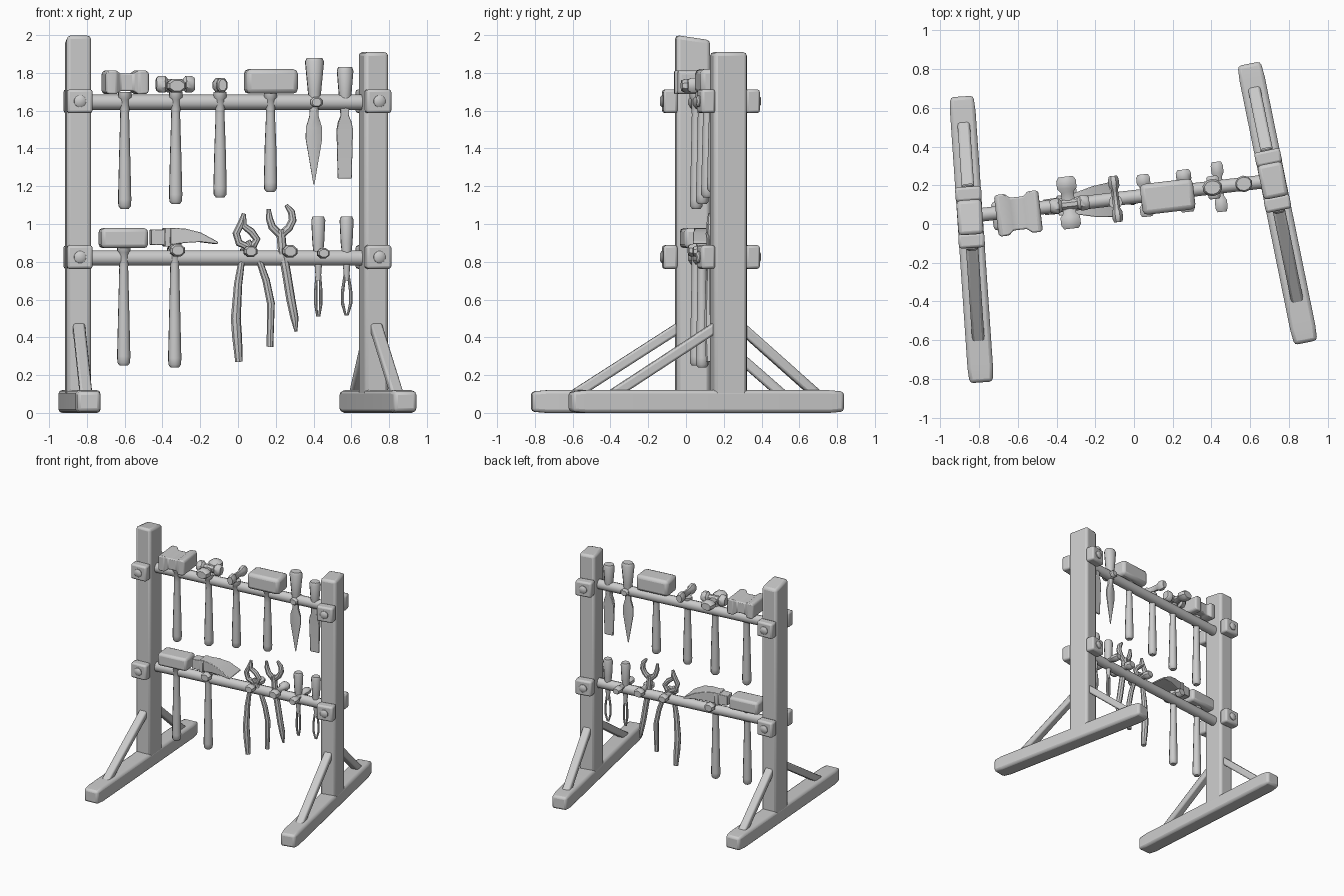
import bpy, bmesh, math
from mathutils import Matrix, Vector

if "Cube" in bpy.data.objects:
    bpy.data.objects.remove(bpy.data.objects["Cube"])

grey = bpy.data.materials.new("grey")
grey.diffuse_color = (0.6, 0.6, 0.6, 1)
grey.use_nodes = True
grey.node_tree.nodes["Principled BSDF"].inputs["Base Color"].default_value = grey.diffuse_color

UPPER, LOWER = 1.645, 0.82
RAIL_YAW = math.radians(6.7)


def rail_y(x):
    return 0.04 + 0.118 * (x + 0.85)


def on_rail(x, z=0.0, dy=0.0):
    return Matrix.Translation((x, rail_y(x) + dy, z)) @ Matrix.Rotation(RAIL_YAW, 4, 'Z')


def finish(ob, frame, bevel=0.0):
    ob.matrix_world = frame
    ob.data.materials.clear()
    ob.data.materials.append(grey)
    if bevel:
        m = ob.modifiers.new("bevel", 'BEVEL')
        m.width, m.segments, m.limit_method = bevel, 2, 'ANGLE'
        m.angle_limit = math.radians(40)
    bpy.ops.object.select_all(action='DESELECT')
    ob.select_set(True)
    bpy.context.view_layer.objects.active = ob
    bpy.ops.object.shade_smooth_by_angle(angle=math.radians(40))
    return ob


def loft(name, frame, sections, n=10, axis='Z', bevel=0.0):
    """Stack of cross-sections (t, half_a, half_b, shift) along an axis; n=4 gives boxes."""
    bm = bmesh.new()
    k = math.sqrt(2) if n == 4 else 1.0
    rings = []
    for s in sections:
        t, a, b = s[:3]
        shift = s[3] if len(s) > 3 else 0.0
        ring = []
        for i in range(n):
            w = 2 * math.pi * (i + 0.5) / n
            u, v = k * a * math.cos(w), k * b * math.sin(w) + shift
            p = {'Z': (u, v, t), 'X': (t, u, v), 'Y': (u, t, v)}[axis]
            ring.append(bm.verts.new(p))
        rings.append(ring)
    for r, q in zip(rings, rings[1:]):
        for i in range(n):
            bm.faces.new((r[i], r[(i + 1) % n], q[(i + 1) % n], q[i]))
    bm.faces.new(rings[0])
    bm.faces.new(rings[-1])
    bmesh.ops.recalc_face_normals(bm, faces=bm.faces)
    me = bpy.data.meshes.new(name)
    bm.to_mesh(me)
    bm.free()
    ob = bpy.data.objects.new(name, me)
    bpy.context.collection.objects.link(ob)
    return finish(ob, frame, bevel)


def box(name, frame, size, bevel=0.012):
    x, y, z = (s / 2 for s in size)
    return loft(name, frame, [(-z, x, y), (z, x, y)], 4, bevel=bevel)


def tube(name, frame, pts, radius, cyclic=False):
    """Round bar through (x, z, scale) points."""
    cu = bpy.data.curves.new(name, 'CURVE')
    cu.dimensions = '3D'
    cu.bevel_depth, cu.bevel_resolution, cu.use_fill_caps = radius, 2, True
    sp = cu.splines.new('POLY')
    sp.points.add(len(pts) - 1)
    for p, (x, z, s) in zip(sp.points, pts):
        p.co, p.radius = (x, 0, z, 1), s
    sp.use_cyclic_u = cyclic
    ob = bpy.data.objects.new(name, cu)
    bpy.context.collection.objects.link(ob)
    bpy.ops.object.select_all(action='DESELECT')
    ob.select_set(True)
    bpy.context.view_layer.objects.active = ob
    bpy.ops.object.convert(target='MESH')
    return finish(bpy.context.object, frame)


# Two stands: foot, post, braces, brackets with bolts
for side, cx, cy, yaw, top, mid, length in (
        ("left", -0.847, 0.035, 3.9, 2.0, -0.115, 1.48),
        ("right", 0.717, 0.225, 11.5, 1.91, -0.12, 1.47)):
    frame = Matrix.Translation((cx, cy, 0)) @ Matrix.Rotation(math.radians(yaw), 4, 'Z')
    at = lambda x, y, z: frame @ Matrix.Translation((x, y, z))
    h = length / 2
    loft(side + "_foot", at(0, mid, 0.06),
         [(-h, 0.06, 0.053), (-h + 0.08, 0.066, 0.06), (h - 0.08, 0.066, 0.06), (h, 0.06, 0.053)],
         4, 'Y', 0.018)
    post = box(side + "_post", at(0, 0, top / 2), (0.13, 0.18, top), 0.02)
    if side == "left":  # sloping post end
        for v in post.data.vertices:
            if v.co.z > 0:
                v.co.z -= 0.15 * (v.co.y + 0.09)
    for name, d, reach in (("front", -1, 0.645), ("back", 1, 0.49)):
        a, b = Vector((0, d * 0.06, 0.46)), Vector((0, d * reach, 0.085))
        run = b - a
        rot = Matrix.Rotation(math.atan2(run.z, run.y), 4, 'X')
        m = (a + b) / 2
        loft(f"{side}_{name}_brace", at(*m) @ rot,
             [(-run.length / 2, 0.032, 0.027), (run.length / 2, 0.032, 0.027)], 4, 'Y', 0.012)
        for level, z in (("upper", UPPER), ("lower", LOWER)):
            box(f"{side}_{name}_{level}_bracket", at(0, d * 0.121, z + 0.005), (0.135, 0.075, 0.125), 0.014)
            loft(f"{side}_{name}_{level}_bolt", at(0, d * 0.15, z + 0.005),
                 [(0, 0.032, 0.032), (d * 0.014, 0.032, 0.032), (d * 0.023, 0.02, 0.02)], 12, 'Y')

# Rails
for level, z in (("upper", UPPER), ("lower", LOWER)):
    loft(level + "_rail", on_rail(-0.066, z), [(-0.8, 0.037, 0.041), (0.8, 0.037, 0.041)], 10, 'X')


def handle(name, x, bottom, top):
    loft(name, on_rail(x, 0, -0.015), [
        (bottom, 0.022, 0.022), (bottom + 0.015, 0.034, 0.034), (bottom + 0.05, 0.036, 0.034),
        (bottom + 0.25, 0.031, 0.029), (top - 0.12, 0.024, 0.024), (top - 0.04, 0.028, 0.028),
        (top - 0.03, 0.036, 0.036), (top, 0.036, 0.036)], 10)


# Upper hammers
for name, x, bottom in (("square_hammer", -0.6, 1.08), ("cross_hammer", -0.33, 1.105),
                        ("small_hammer", -0.095, 1.14), ("mallet", 0.172, 1.17)):
    handle(name + "_handle", x, bottom, 1.70)
loft("square_hammer_head", on_rail(-0.597, 1.75, -0.015),
     [(-0.115, 0.1, 0.05), (-0.1, 0.108, 0.063), (-0.06, 0.108, 0.063), (-0.035, 0.085, 0.047),
      (0.035, 0.085, 0.047), (0.06, 0.108, 0.063), (0.1, 0.108, 0.063), (0.115, 0.1, 0.05)],
     4, 'X', 0.008)
spool = [(-1, 0.75, 0.75), (-0.85, 1, 1), (-0.55, 1, 1), (-0.4, 0.65, 0.65),
         (0.4, 0.65, 0.65), (0.55, 1, 1), (0.85, 1, 1), (1, 0.75, 0.75)]
loft("cross_hammer_side_head", on_rail(-0.332, 1.74),
     [(t * 0.102, a * 0.042, b * 0.047) for t, a, b in spool], 8, 'X')
loft("cross_hammer_long_head", on_rail(-0.338, 1.732, 0.01),
     [(t * 0.135, a * 0.055, b * 0.04) for t, a, b in spool], 8, 'Y')
loft("small_hammer_head", on_rail(-0.095, 1.735),
     [(t * 0.12, a * 0.03, b * 0.042) for t, a, b in spool], 8, 'Y')
box("mallet_head", on_rail(0.174, 1.755, -0.02), (0.275, 0.16, 0.13), 0.025)

# Upper pointed trowel and flat chisel
loft("trowel_handle", on_rail(0.405), [
    (1.61, 0.03, 0.03), (1.68, 0.034, 0.034), (1.7, 0.036, 0.036), (1.86, 0.052, 0.045), (1.88, 0.042, 0.035)], 10)
loft("trowel_blade", on_rail(0.402), [
    (1.21, 0.003, 0.003), (1.45, 0.047, 0.014), (1.51, 0.046, 0.016), (1.57, 0.026, 0.022),
    (1.63, 0.024, 0.024)], 8)
loft("chisel_handle", on_rail(0.567), [
    (1.6, 0.022, 0.022), (1.68, 0.034, 0.034), (1.81, 0.045, 0.043), (1.83, 0.038, 0.035)], 10)
loft("chisel_blade", on_rail(0.565), [
    (1.24, 0.037, 0.008), (1.5, 0.043, 0.015), (1.54, 0.035, 0.018), (1.57, 0.022, 0.02),
    (1.62, 0.022, 0.022)], 4, bevel=0.005)

# Lower mallet and claw hammer
handle("lower_mallet_handle", -0.605, 0.25, 0.89)
box("lower_mallet_head", on_rail(-0.607, 0.925, -0.015), (0.25, 0.15, 0.105), 0.02)
handle("claw_hammer_handle", -0.335, 0.24, 0.9)
loft("claw_hammer_head", on_rail(-0.335, 0.93), [
    (-0.13, 0.04, 0.04), (-0.06, 0.042, 0.042), (-0.058, 0.052, 0.05), (-0.03, 0.052, 0.05),
    (-0.028, 0.045, 0.045, 0.005), (0.05, 0.06, 0.038, 0.008), (0.13, 0.08, 0.025, 0),
    (0.22, 0.09, 0.006, -0.03)], 4, 'X', 0.006)

# Pegs that hold the lower tools, and one on the upper rail
for i, (x, z, r, reach) in enumerate(((-0.328, 0.86, 0.042, 0.09), (0.057, 0.855, 0.038, 0.11),
                                      (0.265, 0.855, 0.042, 0.11), (0.44, 0.845, 0.034, 0.13),
                                      (0.41, UPPER, 0.034, 0.06))):
    loft(f"peg_{i + 1}", on_rail(x, z),
         [(t * reach, a * r, b * r * 0.85) for t, a, b in spool], 8, 'Y')

# Pliers: coordinates relative to the pivot column, x then z
pliers = on_rail(0.05, 0, -0.015)
tube("pliers_left_grip", pliers, [
    (0.045, 0.91, 0.8), (-0.03, 0.81, 0.8), (-0.05, 0.68, 1), (-0.062, 0.5, 1.2), (-0.055, 0.4, 1.2),
    (-0.045, 0.27, 0.9)], 0.022)
tube("pliers_right_grip", pliers, [
    (0.0, 0.91, 0.8), (0.065, 0.8, 0.8), (0.1, 0.7, 0.9), (0.125, 0.58, 0.95), (0.12, 0.35, 0.8)], 0.022)
tube("pliers_left_jaw", pliers, [
    (0.02, 0.87, 0.9), (-0.045, 0.9, 1), (-0.06, 0.95, 1), (-0.03, 1.01, 0.9), (-0.018, 1.055, 0.6)], 0.02)
tube("pliers_right_jaw", pliers, [
    (0.03, 0.88, 0.9), (0.05, 0.92, 1), (0.02, 0.96, 1), (-0.02, 0.99, 0.9), (-0.02, 1.05, 0.6)], 0.02)

# Open tongs
tongs = on_rail(0.225, 0, -0.015)
tube("tongs_right_grip", tongs, [
    (0.0, 0.97, 1), (0.01, 0.86, 1), (0.032, 0.74, 1), (0.055, 0.6, 1), (0.075, 0.5, 0.9), (0.083, 0.43, 0.3)], 0.024)
tube("tongs_left_jaw", tongs, [
    (0.0, 0.94, 1), (-0.045, 0.985, 1), (-0.06, 1.03, 0.9), (-0.063, 1.08, 0.5)], 0.021)
tube("tongs_right_jaw", tongs, [
    (0.0, 0.94, 1), (0.045, 0.98, 1), (0.065, 1.02, 1), (0.058, 1.065, 0.9), (0.03, 1.1, 0.5)], 0.021)

# Two small looped carving tools
for name, x, low, w in (("small_loop", 0.425, 0.505, 0.014), ("large_loop", 0.575, 0.51, 0.022)):
    loft(name + "_handle", on_rail(x), [
        (0.7, 0.013, 0.013), (0.76, 0.018, 0.018), (0.83, 0.024, 0.024), (0.9, 0.032, 0.03),
        (1.02, 0.038, 0.036), (1.04, 0.03, 0.03)], 10)
    tube(name + "_blade", on_rail(x), [
        (-0.008, 0.74, 1), (-w, 0.64, 1), (-w, 0.58, 1), (-0.006, low + 0.01, 0.8),
        (0.006, low + 0.01, 0.8), (w, 0.58, 1), (w, 0.64, 1), (0.008, 0.74, 1)], 0.009, True)
